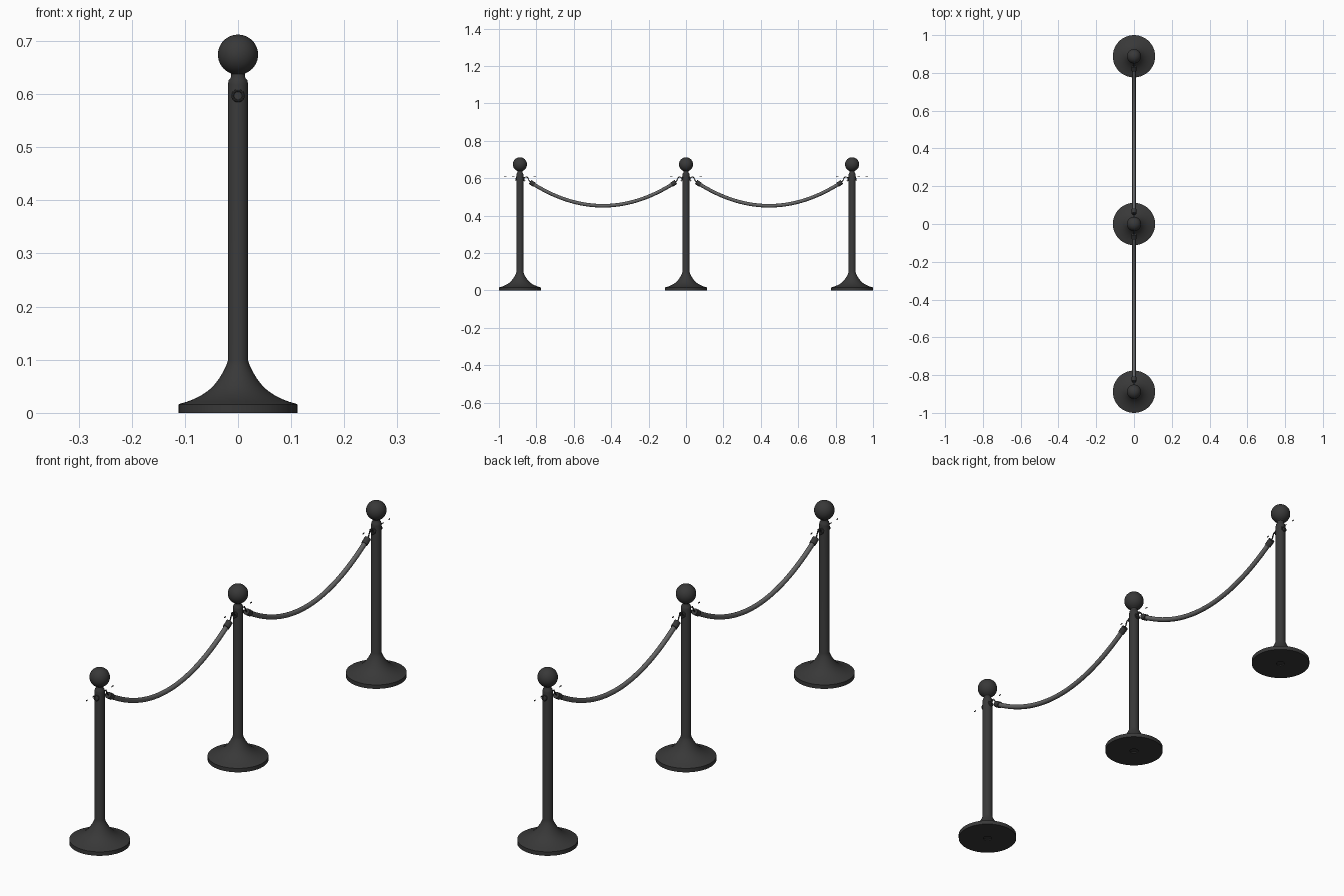
import bpy, bmesh
from math import sin, cos, pi, radians
from mathutils import Vector

if "Cube" in bpy.data.objects:
    bpy.data.objects.remove(bpy.data.objects["Cube"])

GAP = 0.888          # distance between posts


def material(name, v):
    m = bpy.data.materials.new(name)
    m.diffuse_color = (v, v, v, 1)
    m.use_nodes = True
    m.node_tree.nodes["Principled BSDF"].inputs["Base Color"].default_value = m.diffuse_color
    return m


DARK = material("dark_metal", 0.04)
GREY = material("rope_grey", 0.13)


def lathe(name, profile, steps=48):
    """Spin an (r, z) profile that starts and ends on the axis."""
    bm = bmesh.new()
    vs = [bm.verts.new((r, 0, z)) for r, z in profile]
    es = [bm.edges.new(p) for p in zip(vs, vs[1:])]
    bmesh.ops.spin(bm, geom=vs + es, cent=(0, 0, 0), axis=(0, 0, 1),
                   angle=2 * pi, steps=steps, use_duplicate=False)
    bmesh.ops.remove_doubles(bm, verts=bm.verts, dist=1e-5)
    bmesh.ops.recalc_face_normals(bm, faces=bm.faces)
    me = bpy.data.meshes.new(name)
    bm.to_mesh(me)
    bm.free()
    ob = bpy.data.objects.new(name, me)
    bpy.context.collection.objects.link(ob)
    return ob


def smooth(ob, mat):
    ob.data.materials.append(mat)
    bpy.ops.object.select_all(action='DESELECT')
    ob.select_set(True)
    bpy.context.view_layer.objects.active = ob
    bpy.ops.object.shade_smooth_by_angle(angle=radians(35))


def tube(name, pts, radius, mat, res=3):
    """Round capped tube through the given points."""
    cu = bpy.data.curves.new(name, 'CURVE')
    cu.dimensions = '3D'
    cu.bevel_depth = radius
    cu.bevel_resolution = res
    cu.use_fill_caps = True
    sp = cu.splines.new('POLY')
    sp.points.add(len(pts) - 1)
    for p, co in zip(sp.points, pts):
        p.co = (*co, 1)
    sp.use_smooth = True
    cu.materials.append(mat)
    ob = bpy.data.objects.new(name, cu)
    bpy.context.collection.objects.link(ob)
    return ob


# Post: shallow recess below, flared foot, shaft, neck and ball
foot = [(0, 0.004), (0.016, 0.004), (0.016, 0), (0.112, 0), (0.112, 0.016),
        (0.107, 0.018), (0.096, 0.021), (0.083, 0.026), (0.069, 0.033),
        (0.057, 0.041), (0.046, 0.051), (0.036, 0.064), (0.028, 0.077),
        (0.022, 0.089), (0.019, 0.099)]
neck = [(0.019, 0.618), (0.0175, 0.626), (0.0135, 0.631), (0.013, 0.638)]
ball = [(0.0378 * sin(a), 0.6742 - 0.0378 * cos(a))
        for a in [0.38 + (pi - 0.38) * i / 18 for i in range(18)]]
post = lathe("post", foot + neck + ball + [(0, 0.712)])
smooth(post, DARK)
for y in (-GAP, GAP):
    twin = post.copy()
    twin.location.y = y
    bpy.context.collection.objects.link(twin)

for py in (-GAP, 0, GAP):
    for s in (-1, 1):
        # Eye ring on each side of the post
        bpy.ops.mesh.primitive_torus_add(
            location=(0, py + s * 0.0205, 0.597), rotation=(radians(90 + s * 12), 0, 0),
            major_radius=0.010, minor_radius=0.0025,
            major_segments=20, minor_segments=8)
        ring = bpy.context.object
        ring.name = "eye_ring"
        smooth(ring, DARK)
        # Tiny latch slivers beside the hook
        for d in (0.035, 0.079):
            bpy.ops.mesh.primitive_plane_add(
                size=1, location=(s * 0.003, py + s * d, 0.608),
                rotation=(0, s * pi / 2, 0))
            tab = bpy.context.object
            tab.name = "latch_tab"
            tab.scale = (0.005, 0.012, 1)
            tab.data.materials.append(DARK)


# Ropes with ferrules and hooks
def sag(c, t):
    return Vector((0, c + 0.388 * t, 0.453 + 0.126 * t * t))


for c in (-GAP / 2, GAP / 2):
    tube("rope", [sag(c, -1 + i / 20) for i in range(41)], 0.0095, GREY, 4)
    for s in (-1, 1):
        tube("rope_ferrule", [sag(c, s * t) for t in (0.945, 0.975, 1.005)],
             0.0125, DARK, 4)
        py = c + s * GAP / 2
        path = [(0.058, 0.578), (0.049, 0.587), (0.046, 0.596), (0.041, 0.604),
                (0.033, 0.607), (0.025, 0.604), (0.021, 0.597),
                (0.022, 0.589), (0.028, 0.584)]
        tube("hook", [(0, py - s * d, z) for d, z in path], 0.0025, DARK, 2)
